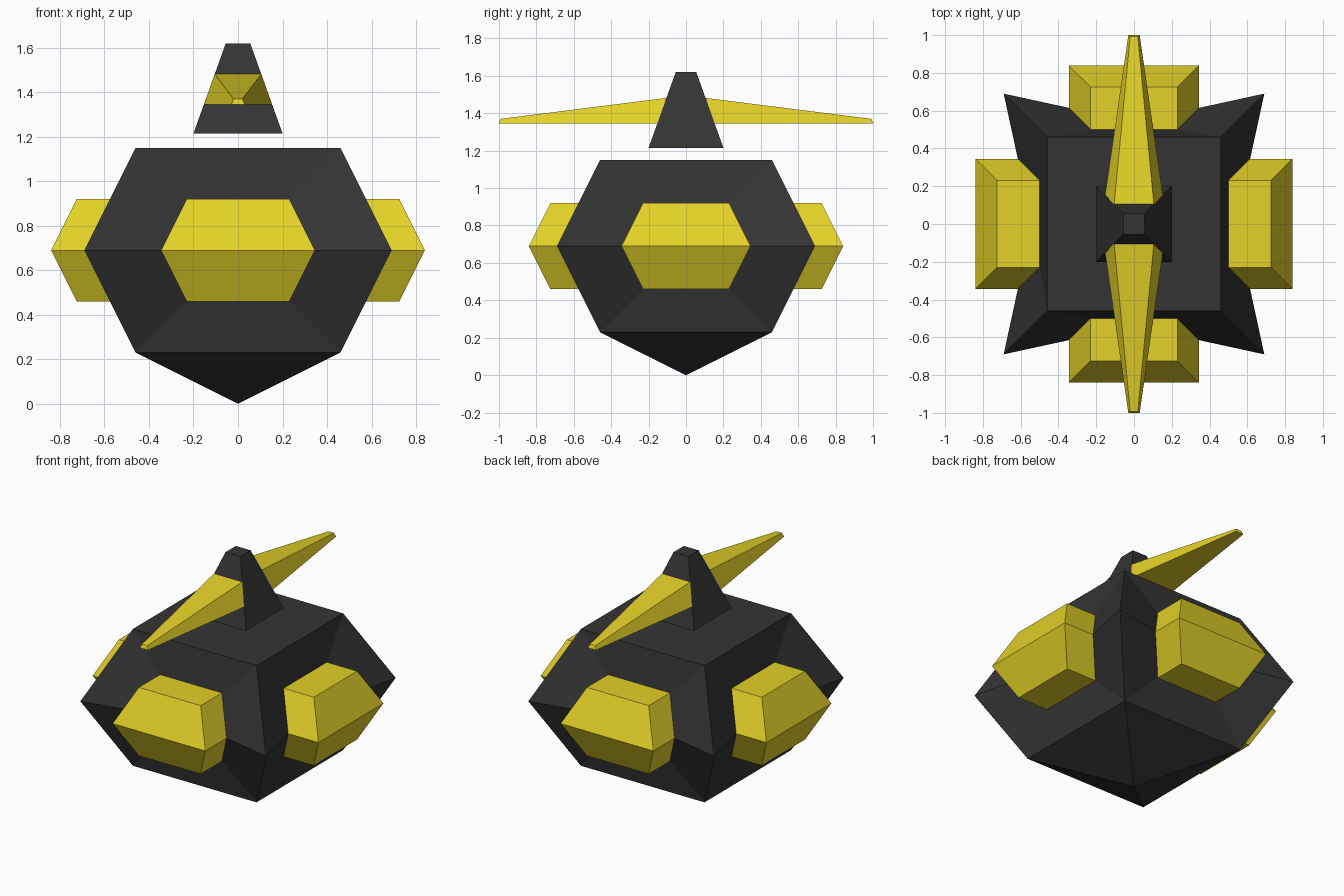
import bpy
import bmesh
from mathutils import Matrix, Vector

cube = bpy.data.objects.get("Cube")
if cube:
    bpy.data.objects.remove(cube, do_unlink=True)

MID = 0.69          # height of the widest line of the body


def make_material(name, rgb):
    mat = bpy.data.materials.new(name)
    mat.use_nodes = True
    mat.diffuse_color = (*rgb, 1)
    mat.node_tree.nodes["Principled BSDF"].inputs["Base Color"].default_value = (*rgb, 1)
    return mat


charcoal = make_material("charcoal", (0.034, 0.034, 0.034))
yellow = make_material("yellow", (0.77, 0.64, 0.021))


def make_object(name, faces, mat):
    """Join faces given as lists of points into one flat shaded mesh."""
    bm = bmesh.new()
    for pts in faces:
        bm.faces.new([bm.verts.new(p) for p in pts])
    bmesh.ops.remove_doubles(bm, verts=bm.verts, dist=0.0005)
    bmesh.ops.recalc_face_normals(bm, faces=bm.faces)
    mesh = bpy.data.meshes.new(name)
    bm.to_mesh(mesh)
    bm.free()
    mesh.materials.append(mat)
    obj = bpy.data.objects.new(name, mesh)
    bpy.context.collection.objects.link(obj)
    return obj


def hexagon(scale, offset):
    """Folded hexagon on the +y side; its middle line stands out furthest."""
    outline = [(-0.46, 0.46), (0.46, 0.46), (0.69, 0), (0.46, -0.46), (-0.46, -0.46), (-0.69, 0)]
    return [Vector((x * scale, offset + scale * (0.69 - abs(z) / 2), MID + z * scale))
            for x, z in outline]


def bridge(a, b):
    n = len(a)
    return [[a[i], a[(i + 1) % n], b[(i + 1) % n], b[i]] for i in range(n)]


def square(half, z):
    return [Vector((x * half, y * half, z)) for x, y in ((-1, -1), (1, -1), (1, 1), (-1, 1))]


def turned(faces, quarter):
    rot = Matrix.Rotation(quarter * 1.5707963, 3, "Z")
    return [[rot @ p for p in f] for f in faces]


# Body: sunken frame on each side, flat top and pointed underside
outer, inner, cap = hexagon(1, 0), hexagon(0.5, 0.27), hexagon(0.5, 0.495)
side = bridge(outer, inner) + [[outer[3], outer[4], Vector((0, 0, 0))]]
body = [square(0.46, 1.15)]
for q in range(4):
    body += turned(side, q)
make_object("body", body, charcoal)

# Yellow block growing out of each side
block = bridge(inner, cap) + [[cap[0], cap[1], cap[2], cap[5]], [cap[5], cap[2], cap[3], cap[4]]]
for q, name in enumerate(("back", "right", "front", "left")):
    make_object(name + "_block", turned(block, q), yellow)

# Floating rotor hub
low, high = square(0.2, 1.215), square(0.055, 1.62)
make_object("rotor_hub", bridge(low, high) + [low, high], charcoal)


def blade_section(y_low, y_high, w_low, w_high, z_high):
    return [Vector(p) for p in ((-w_low, y_low, 1.345), (w_low, y_low, 1.345),
                                (w_high, y_high, z_high), (-w_high, y_high, z_high))]


# Tapered rotor blades
root = blade_section(0.153, 0.105, 0.153, 0.105, 1.482)
tip = blade_section(1.0, 0.992, 0.03, 0.02, 1.37)
blade = bridge(root, tip) + [tip]
for q, name in ((0, "back"), (2, "front")):
    make_object(name + "_blade", turned(blade, q), yellow)
